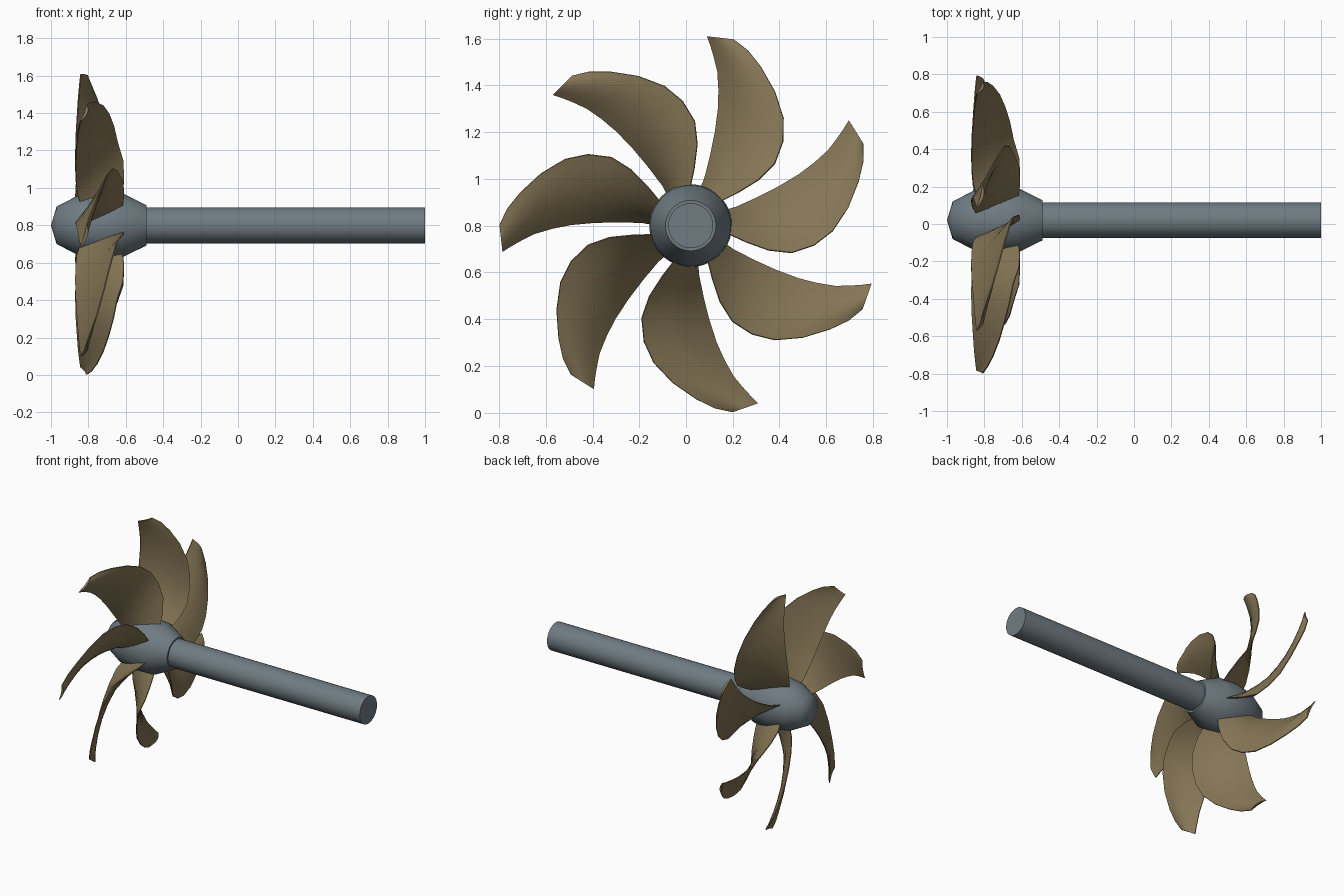
import bpy, bmesh, math
from mathutils import Matrix, Vector

if "Cube" in bpy.data.objects:
    bpy.data.objects.remove(bpy.data.objects["Cube"])

CY, CZ = 0.02, 0.80      # shaft axis
BLADES = 7


def material(name, rgb):
    m = bpy.data.materials.new(name)
    m.diffuse_color = (*rgb, 1)
    m.use_nodes = True
    m.node_tree.nodes["Principled BSDF"].inputs["Base Color"].default_value = m.diffuse_color
    return m


STEEL = material("blue grey steel", (0.16, 0.20, 0.225))
BRONZE = material("dull bronze", (0.235, 0.18, 0.092))


def finish(bm, name, mat, angle):
    bmesh.ops.recalc_face_normals(bm, faces=bm.faces)
    me = bpy.data.meshes.new(name)
    bm.to_mesh(me)
    bm.free()
    me.materials.append(mat)
    ob = bpy.data.objects.new(name, me)
    ob.location = (0, CY, CZ)
    bpy.context.collection.objects.link(ob)
    bpy.ops.object.select_all(action='DESELECT')
    ob.select_set(True)
    bpy.context.view_layer.objects.active = ob
    bpy.ops.object.shade_smooth_by_angle(angle=math.radians(angle))
    return ob


def lathe(name, profile, angle, sides=48):
    """Revolve (x, radius) points around the x axis."""
    bm = bmesh.new()
    vs = [bm.verts.new((x, 0, r)) for x, r in profile]
    es = [bm.edges.new(p) for p in zip(vs, vs[1:])]
    bmesh.ops.spin(bm, geom=vs + es, axis=(1, 0, 0), cent=(0, 0, 0),
                   angle=math.tau, steps=sides)
    bmesh.ops.remove_doubles(bm, verts=bm.verts, dist=1e-5)
    return finish(bm, name, STEEL, angle)


# Hub and shaft
lathe("hub", [(-1, 0), (-0.97, 0.10), (-0.86, 0.157), (-0.74, 0.177),
              (-0.62, 0.172), (-0.49, 0.108), (-0.49, 0)], 50)
lathe("shaft", [(-0.55, 0), (-0.55, 0.096), (1, 0.096), (1, 0)], 40)

# Blade sections from root to tip: trailing edge (x, y, z), leading edge (x, y, z)
SECTIONS = [
    ((-0.84, 0.03, 0.13), (-0.62, 0.10, 0.09)),
    ((-0.86, 0.06, 0.20), (-0.61, 0.20, 0.14)),
    ((-0.868, 0.085, 0.30), (-0.615, 0.29, 0.195)),
    ((-0.868, 0.105, 0.40), (-0.645, 0.36, 0.265)),
    ((-0.865, 0.118, 0.50), (-0.665, 0.395, 0.36)),
    ((-0.86, 0.12, 0.58), (-0.69, 0.397, 0.46)),
    ((-0.855, 0.115, 0.66), (-0.72, 0.36, 0.575)),
    ((-0.85, 0.10, 0.72), (-0.755, 0.30, 0.68)),
    ((-0.845, 0.085, 0.77), (-0.785, 0.245, 0.75)),
    ((-0.84, 0.07, 0.81), (-0.81, 0.185, 0.797)),
]
COLS = 8


def blade(index):
    bm = bmesh.new()
    turn = Matrix.Rotation(index * math.tau / BLADES, 4, 'X')
    loops = []
    for i, (t, l) in enumerate(SECTIONS):
        t, l = Vector(t), Vector(l)
        chord = l - t
        # thickness runs across the chord and across the span
        normal = chord.cross(Vector((0, 0.3, 1))).normalized()
        half = 0.013 - 0.0008 * i
        front, back = [], []
        for c in range(COLS + 1):
            u = c / COLS
            bow = math.sin(math.pi * u)
            p = t + chord * u + Vector((0.012 * bow, 0, 0))
            d = normal * (0.003 + half * bow)
            front.append(bm.verts.new(turn @ (p + d)))
            back.append(bm.verts.new(turn @ (p - d)))
        loops.append(front + back[::-1])
    n = len(loops[0])
    for a, b in zip(loops, loops[1:]):
        for k in range(n):
            bm.faces.new((a[k], a[(k + 1) % n], b[(k + 1) % n], b[k]))
    # close root and tip with strips
    for lp in (loops[0], loops[-1]):
        for k in range(COLS):
            bm.faces.new((lp[k], lp[k + 1], lp[n - 2 - k], lp[n - 1 - k]))
    finish(bm, f"blade_{index + 1}", BRONZE, 40)


for i in range(BLADES):
    blade(i)
